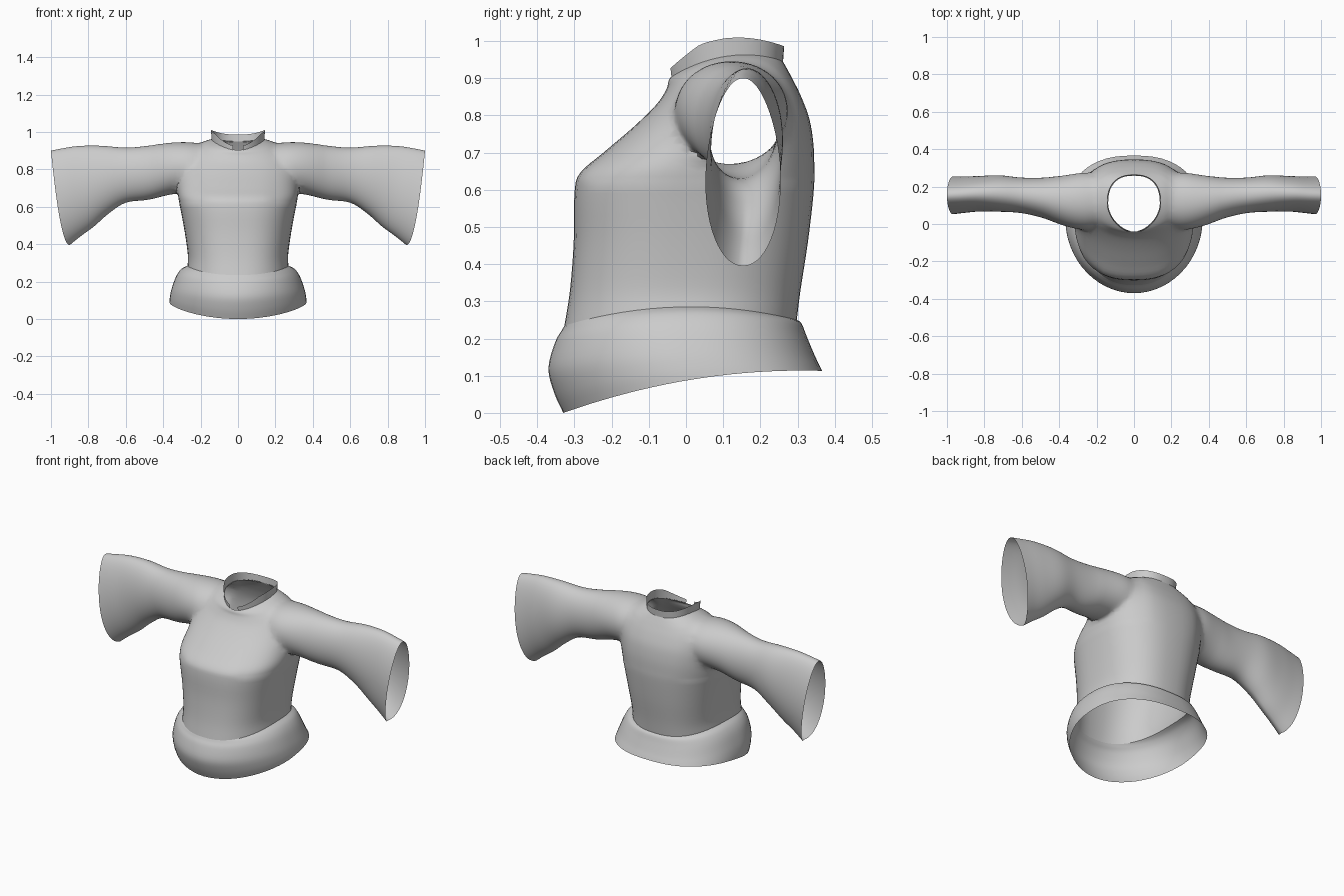
import bpy, bmesh, math
from mathutils import Vector

if "Cube" in bpy.data.objects:
    bpy.data.objects.remove(bpy.data.objects["Cube"])

SEG = 56


def spline(rows, steps):
    """Catmull-Rom interpolation through rows of ring parameters."""
    out = []
    for i in range(len(rows) - 1):
        p0, p1, p2, p3 = (rows[max(0, min(len(rows) - 1, i + k))] for k in (-1, 0, 1, 2))
        for s in range(steps):
            t = s / steps
            out.append([0.5 * (2 * b + (c - a) * t + (2 * a - 5 * b + 4 * c - d) * t * t
                               + (3 * b - a - 3 * c + d) * t ** 3)
                        for a, b, c, d in zip(p0, p1, p2, p3)])
    out.append(list(rows[-1]))
    return out


def power(v, e):
    return math.copysign(abs(v) ** e, v)


def body_point(row, a):
    """Horizontal oval with its own front roundness, bending from front to back."""
    zf, zm, zb, hw, yf, yb, ef = row
    c, s = math.cos(a), math.sin(a)
    e = 0.82 if c > 0 else ef
    t = (power(c, e) + 1) / 2
    z = zf * (1 - t) * (1 - 2 * t) + 4 * zm * t * (1 - t) + zb * t * (2 * t - 1)
    return Vector((hw * power(s, e), yf + (yb - yf) * t, z))


def sleeve_point(side):
    """Upright oval, slanted so the top reaches further out than the bottom."""
    def point(row, a):
        xt, xb, zt, zb, yf, yb = row
        u = (math.cos(a) + 1) / 2
        flare = max(0, xt - .6) / .4
        x = xb + (xt - xb) * math.sqrt(max(u, 0))
        y = (yf + yb) / 2 + (yb - yf) / 2 * power(math.sin(a), 0.95) * (1 - .22 * flare * u * u)
        return Vector((side * x, y, zb + (zt - zb) * u))
    return point


def make_object(name, bm):
    me = bpy.data.meshes.new(name)
    bm.to_mesh(me)
    bm.free()
    ob = bpy.data.objects.new(name, me)
    bpy.context.collection.objects.link(ob)
    return ob


def loft(name, rows, point, closed, gap=0):
    """Skin the rings; gap leaves some columns open on each side of the front."""
    bm = bmesh.new()
    rings = [[bm.verts.new(point(r, 2 * math.pi * i / SEG)) for i in range(SEG)] for r in rows]
    for r0, r1 in zip(rings, rings[1:]):
        for i in range(SEG):
            if SEG // 2 - gap <= i < SEG // 2 + gap:
                continue
            j = (i + 1) % SEG
            bm.faces.new((r0[i], r0[j], r1[j], r1[i]))
    if closed:
        bm.faces.new(rings[0])
        bm.faces.new(rings[-1])
    bmesh.ops.delete(bm, geom=[v for v in bm.verts if not v.link_faces], context='VERTS')
    bmesh.ops.recalc_face_normals(bm, faces=bm.faces[:])
    return make_object(name, bm)


def shade(ob):
    bpy.ops.object.select_all(action='DESELECT')
    ob.select_set(True)
    bpy.context.view_layer.objects.active = ob
    bpy.ops.object.shade_smooth_by_angle(angle=math.radians(50))


# Torso rings: z front, z middle, z back, half width, y front, y back, front roundness
waist = (.235, .285, .25, .27, -.327, .298, .86)
neck = (.905, .96, .95, .138, -.04, .258, 1.12)
torso_rows = spline([
    waist,
    (.33, .34, .33, .268, -.312, .308, .82),
    (.46, .46, .46, .284, -.302, .328, .8),
    (.59, .59, .59, .308, -.30, .343, .8),
    (.645, .65, .65, .322, -.285, .345, .82),
    (.70, .71, .72, .323, -.222, .343, .86),
    (.77, .79, .79, .314, -.14, .332, .9),
    (.83, .86, .85, .294, -.079, .31, .92),
    (.87, .915, .895, .252, -.053, .288, .96),
    (.892, .945, .925, .195, -.047, .272, 1.0),
    neck], 4)
garment = loft("torso_and_sleeves", torso_rows, body_point, True)

# Sleeve rings: x top, x bottom, z top, z bottom, y front, y back
sleeve_rows = spline([
    (.12, .12, .92, .74, .03, .22),
    (.24, .24, .945, .685, -.03, .275),
    (.36, .36, .944, .665, -.015, .262),
    (.48, .48, .926, .638, .03, .248),
    (.60, .60, .916, .622, .058, .248),
    (.73, .69, .926, .565, .064, .262),
    (.85, .77, .925, .495, .064, .26),
    (.94, .845, .912, .44, .055, .258),
    (1.0, .90, .90, .395, .047, .26)], 5)
cutters = []
for side in (1, -1):
    cutters.append(loft("sleeve_source", sleeve_rows, sleeve_point(side), True))
    cutters[-1].hide_render = True
    mod = garment.modifiers.new("join", 'BOOLEAN')
    mod.operation = 'UNION'
    mod.solver = 'EXACT'
    mod.object = cutters[-1]
dg = bpy.context.evaluated_depsgraph_get()
bm = bmesh.new()
bm.from_object(garment, dg)
garment.modifiers.clear()
for c in cutters:
    bpy.data.objects.remove(c, do_unlink=True)

# Open the waist, neck and cuffs by removing the caps
angles = [2 * math.pi * i / SEG for i in range(SEG)]
caps = [[body_point(waist, a) for a in angles], [body_point(neck, a) for a in angles]]
caps += [[sleeve_point(s)(sleeve_rows[-1], a) for a in angles] for s in (1, -1)]
for cap in caps:
    rim = {v for v in bm.verts if any((v.co - p).length < 1e-4 for p in cap)}
    doomed = [f for f in bm.faces if all(v in rim for v in f.verts)]
    bmesh.ops.delete(bm, geom=doomed, context='FACES')

# Soften the shoulder seams
bmesh.ops.remove_doubles(bm, verts=bm.verts[:], dist=.003)
seam = [v for v in bm.verts if .17 < abs(v.co.x) < .42 and .62 < v.co.z and not v.is_boundary]
for _ in range(6):
    bmesh.ops.smooth_vert(bm, verts=seam, factor=.5, use_axis_x=True, use_axis_y=True, use_axis_z=True)
bm.to_mesh(garment.data)
bm.free()

# Flared hem below the waist, nearly flush with the torso in front
hem = loft("flared_hem", spline([
    waist,
    (.222, .268, .24, .302, -.334, .311, .92),
    (.19, .23, .205, .33, -.352, .325, .97),
    (.12, .165, .155, .354, -.37, .346, 1.02),
    (.055, .12, .13, .364, -.355, .358, 1.03),
    (.0, .09, .113, .367, -.33, .366, 1.03)], 4), body_point, False)


# Standing collar, lowest and open at the front
def collar_point(h, a):
    p = body_point(neck, a)
    front = max(0, -math.cos(a) - .5) / .5
    height = .048 - .03 * front - .012 * max(0, math.cos(a))
    out = Vector((p.x, p.y - .11, 0)).normalized()
    return p + out * (.003 + .003 * h[0]) + Vector((0, 0, -.006 + (height + .006) * h[0]))


collar = loft("collar", [(0,), (.5,), (1,)], collar_point, False, gap=2)

for ob in (garment, hem, collar):
    shade(ob)
